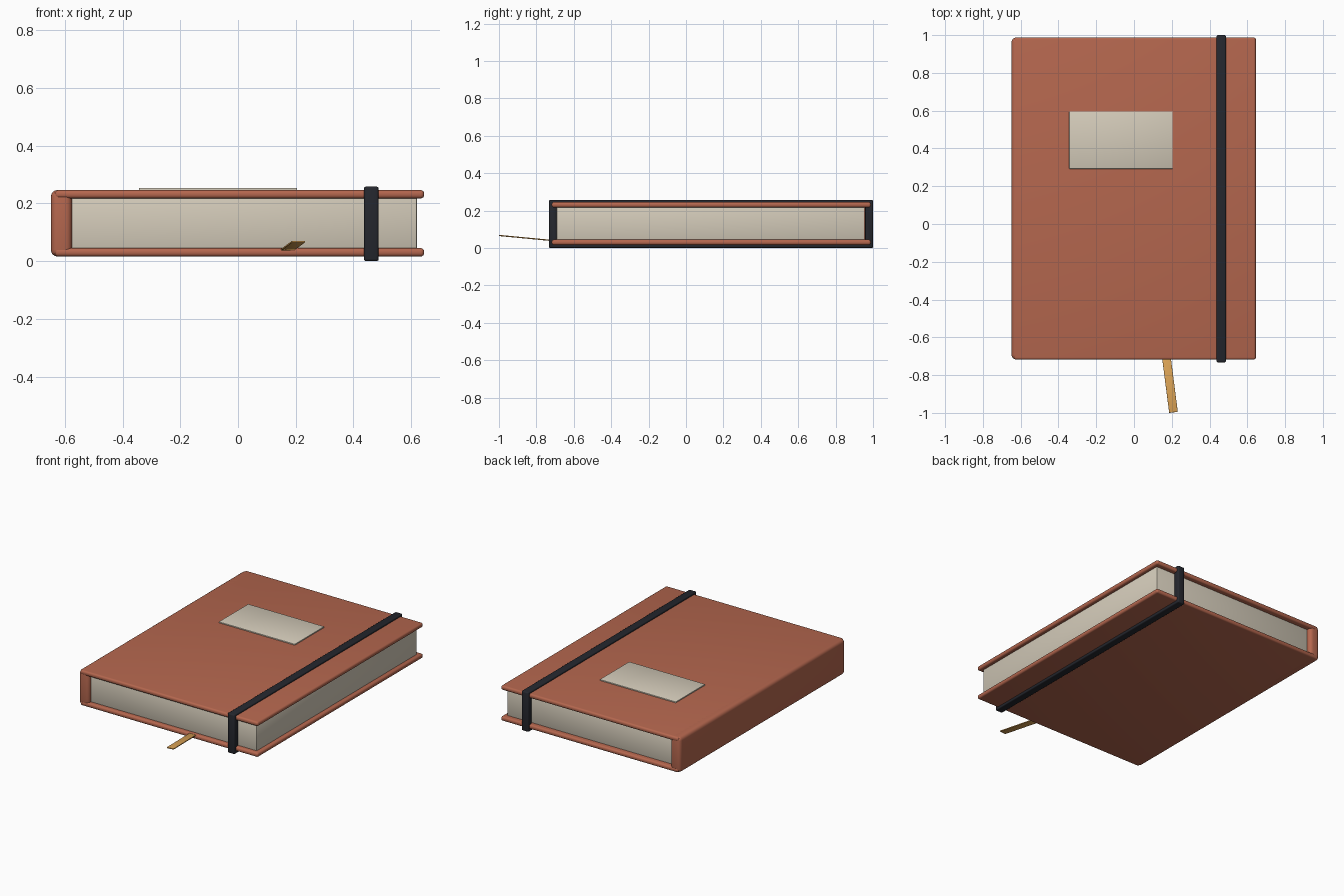
import bpy
import bmesh
import math
from mathutils import Vector

if "Cube" in bpy.data.objects:
    bpy.data.objects.remove(bpy.data.objects["Cube"])


def material(name, rgb):
    m = bpy.data.materials.new(name)
    m.diffuse_color = (*rgb, 1)
    m.use_nodes = True
    m.node_tree.nodes["Principled BSDF"].inputs["Base Color"].default_value = m.diffuse_color
    return m


LEATHER = material("leather", (0.46, 0.135, 0.077))
PAPER = material("paper", (0.66, 0.60, 0.49))
BLACK = material("elastic_black", (0.018, 0.02, 0.027))
GOLD = material("ribbon_gold", (0.70, 0.36, 0.09))


def finish(obj, mat, bevel, segments=4):
    obj.data.materials.append(mat)
    if bevel:
        b = obj.modifiers.new("Bevel", "BEVEL")
        b.width, b.segments = bevel, segments
    bpy.ops.object.select_all(action='DESELECT')
    obj.select_set(True)
    bpy.context.view_layer.objects.active = obj
    if bevel:
        bpy.ops.object.modifier_apply(modifier="Bevel")
    bpy.ops.object.shade_smooth_by_angle(angle=math.radians(35))
    return obj


def box(name, lo, hi, mat, bevel=0.0, segments=4):
    """Box between two corners with rounded edges."""
    lo, hi = Vector(lo), Vector(hi)
    bpy.ops.mesh.primitive_cube_add(size=1, location=(lo + hi) / 2)
    obj = bpy.context.object
    obj.name = name
    for v in obj.data.vertices:
        v.co = v.co * (hi - lo)
    return finish(obj, mat, bevel, segments)


# Covers and spine
for name, z in (("back_cover", 0.016), ("front_cover", 0.217)):
    box(name, (-0.635, -0.718, z), (0.645, 0.988, z + 0.029), LEATHER, 0.012)
box("spine", (-0.648, -0.716, 0.016), (-0.575, 0.986, 0.246), LEATHER, 0.022)

# Page block
box("page_block", (-0.60, -0.692, 0.04), (0.62, 0.955, 0.222), PAPER, 0.006, 2)

# Cover label
box("cover_label", (-0.343, 0.292, 0.243), (0.205, 0.595, 0.253), PAPER, 0.002, 2)

# Elastic band: rectangular loop around the book
X0, X1, Y0, Y1, Z1 = 0.437, 0.487, -0.733, 1.0, 0.258
outer = [(Y0, 0), (Y1, 0), (Y1, Z1), (Y0, Z1)]
inner = [(Y0 + 0.042, 0.02), (Y1 - 0.042, 0.02), (Y1 - 0.042, Z1 - 0.02), (Y0 + 0.042, Z1 - 0.02)]
bm = bmesh.new()
rings = [[bm.verts.new((x, y, z)) for y, z in loop]
         for x, loop in ((X0, outer), (X1, outer), (X1, inner), (X0, inner))]
for a in range(4):
    r, s = rings[a], rings[(a + 1) % 4]
    for i in range(4):
        j = (i + 1) % 4
        bm.faces.new((r[i], r[j], s[j], s[i]))
bmesh.ops.recalc_face_normals(bm, faces=bm.faces)
mesh = bpy.data.meshes.new("elastic_band")
bm.to_mesh(mesh)
bm.free()
band = bpy.data.objects.new("elastic_band", mesh)
bpy.context.collection.objects.link(band)
finish(band, BLACK, 0.008, 3)

# Ribbon bookmark, sloping out of the pages
start, end = Vector((0.167, -0.67, 0.036)), Vector((0.209, -0.997, 0.067))
d = end - start
L = d.length
ribbon = box("ribbon_bookmark", (-0.023, -L / 2, -0.003), (0.023, L / 2, 0.003), GOLD, 0.001, 2)
ribbon.location = (start + end) / 2
ribbon.rotation_euler = (math.asin(-d.z / L), 0, math.atan2(d.x, -d.y))
